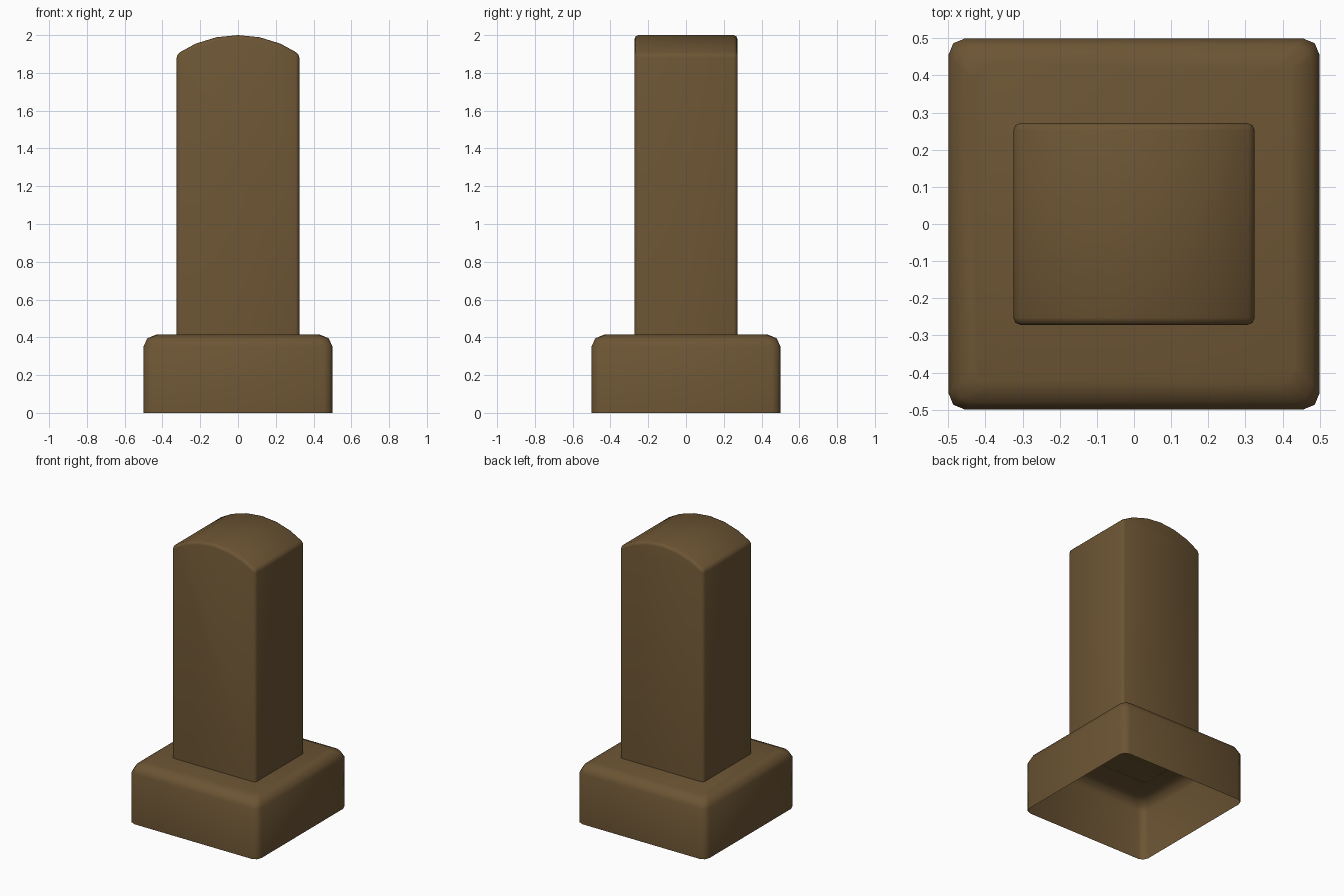
import bpy, bmesh, math

if "Cube" in bpy.data.objects:
    bpy.data.objects.remove(bpy.data.objects["Cube"])

mat = bpy.data.materials.new("brown")
mat.diffuse_color = (0.15, 0.09, 0.034, 1)
mat.use_nodes = True
mat.node_tree.nodes["Principled BSDF"].inputs["Base Color"].default_value = mat.diffuse_color


def finish(name, bm, angle):
    bmesh.ops.recalc_face_normals(bm, faces=bm.faces)
    mesh = bpy.data.meshes.new(name)
    bm.to_mesh(mesh)
    bm.free()
    obj = bpy.data.objects.new(name, mesh)
    bpy.context.collection.objects.link(obj)
    mesh.materials.append(mat)
    bpy.ops.object.select_all(action='DESELECT')
    obj.select_set(True)
    bpy.context.view_layer.objects.active = obj
    bpy.ops.object.shade_smooth_by_angle(angle=math.radians(angle))
    return obj


def rounded_square(half, radius, segments=2):
    pts = []
    for q, (sx, sy) in enumerate([(1, 1), (-1, 1), (-1, -1), (1, -1)]):
        for i in range(segments + 1):
            a = math.pi / 2 * (q + i / segments)
            pts.append((sx * (half - radius) + radius * math.cos(a),
                        sy * (half - radius) + radius * math.sin(a)))
    return pts


# Plinth: rounded square shell, open underneath
bm = bmesh.new()
rings = []
for half, z in [(0.5, 0), (0.5, 0.352), (0.48, 0.395), (0.432, 0.415)]:
    rings.append([bm.verts.new((x, y, z)) for x, y in rounded_square(half, 0.046)])
for a, b in zip(rings, rings[1:]):
    n = len(a)
    for i in range(n):
        j = (i + 1) % n
        bm.faces.new((a[i], a[j], b[j], b[i]))
bm.faces.new(rings[-1])
finish("plinth", bm, 60)

# Pillar: arched front profile extruded in depth, open where it meets the plinth
W, D, SPRING, RISE, BASE, STEPS = 0.325, 0.272, 1.9, 0.1, 0.414, 6
R = (W * W + RISE * RISE) / (2 * RISE)
sweep = math.asin(W / R)
profile = [(-W, BASE)]
for i in range(STEPS + 1):
    t = sweep * (2 * i / STEPS - 1)
    profile.append((R * math.sin(t), SPRING + RISE - R + R * math.cos(t)))
profile.append((W, BASE))

bm = bmesh.new()
front = [bm.verts.new((x, -D, z)) for x, z in profile]
back = [bm.verts.new((x, D, z)) for x, z in profile]
bm.faces.new(front)
bm.faces.new(back)
for i in range(len(profile) - 1):
    bm.faces.new((front[i], front[i + 1], back[i + 1], back[i]))
bmesh.ops.recalc_face_normals(bm, faces=bm.faces)

# Soften the corners and the rim of the arched top
sharp = [e for e in bm.edges
         if len(e.link_faces) == 2 and e.calc_face_angle() > math.radians(40)]
bmesh.ops.bevel(bm, geom=sharp, offset=0.02, offset_type='OFFSET',
                segments=2, profile=0.5, affect='EDGES')
finish("pillar", bm, 60)
